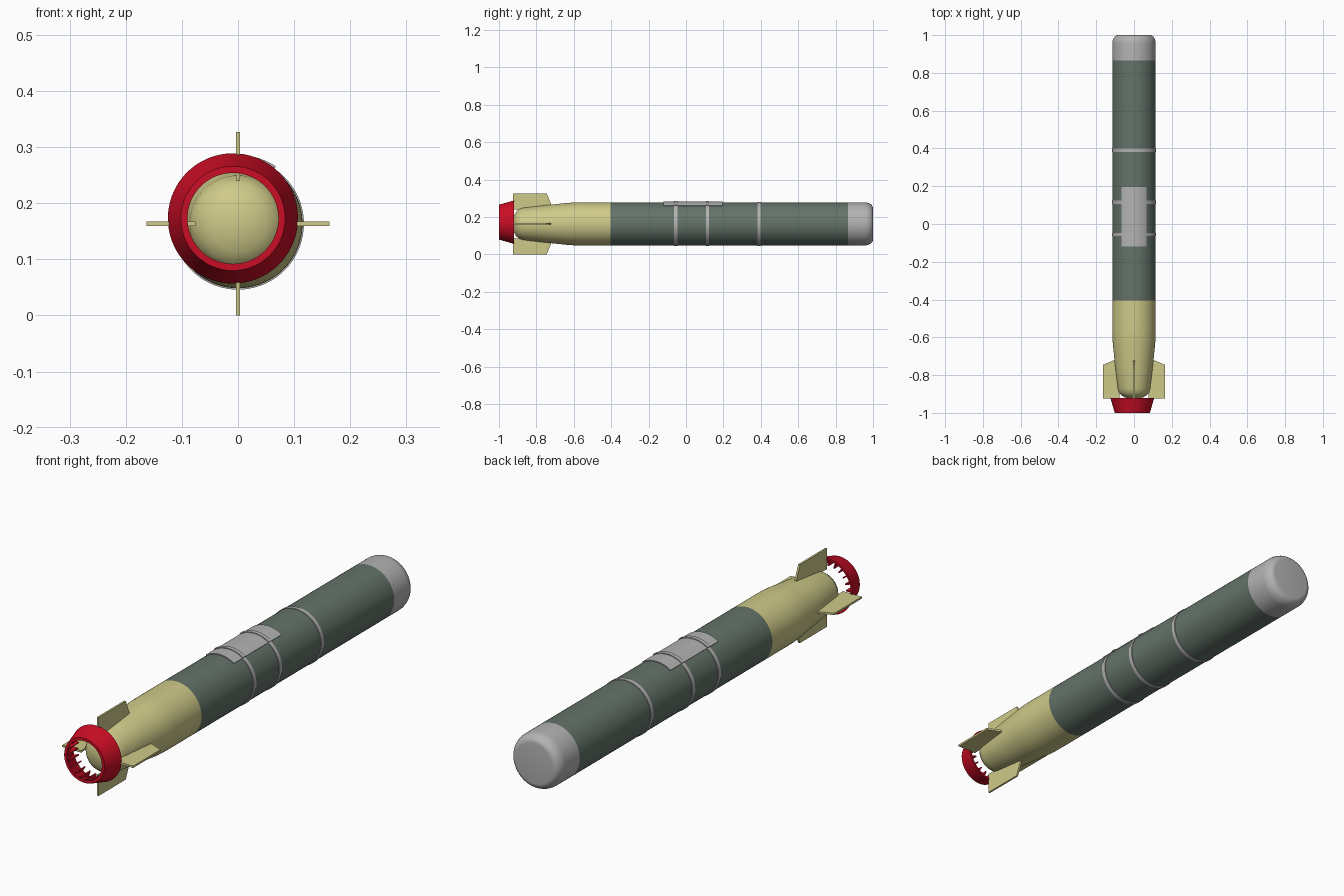
import bpy, bmesh, math

if "Cube" in bpy.data.objects:
    bpy.data.objects.remove(bpy.data.objects["Cube"])

CZ = 0.1635          # height of the body axis
R = 0.115            # body radius


def material(name, rgb):
    m = bpy.data.materials.new(name)
    m.diffuse_color = (*rgb, 1)
    m.use_nodes = True
    m.node_tree.nodes["Principled BSDF"].inputs["Base Color"].default_value = m.diffuse_color
    return m


GREEN = material("grey_green", (0.125, 0.17, 0.14))
YELLOW = material("pale_yellow", (0.62, 0.59, 0.25))
RED = material("red", (0.60, 0.004, 0.018))
GREY = material("light_grey", (0.45, 0.45, 0.45))


def finish(bm, name, mat, smooth=True):
    bmesh.ops.remove_doubles(bm, verts=bm.verts, dist=1e-5)
    bmesh.ops.recalc_face_normals(bm, faces=bm.faces)
    me = bpy.data.meshes.new(name)
    bm.to_mesh(me)
    bm.free()
    me.materials.append(mat)
    ob = bpy.data.objects.new(name, me)
    bpy.context.collection.objects.link(ob)
    if smooth:
        bpy.ops.object.select_all(action='DESELECT')
        ob.select_set(True)
        bpy.context.view_layer.objects.active = ob
        bpy.ops.object.shade_smooth_by_angle(angle=math.radians(32))
    return ob


def lathe(name, profile, mat, closed=False, half_angle=None, centre=(0, CZ), n=72):
    """Turn (y, radius) points round the y axis; half_angle gives a capped arc about the top."""
    bm = bmesh.new()
    full = half_angle is None
    if not full:
        n = 14
    rings = []
    for i in range(n if full else n + 1):
        a = 2 * math.pi * i / n if full else half_angle * (2 * i / n - 1)
        rings.append([bm.verts.new((centre[0] + r * math.sin(a), y, centre[1] + r * math.cos(a)))
                      for y, r in profile])
    m = len(profile)
    for i in range(n):
        p, q = rings[i], rings[(i + 1) % len(rings)]
        for j in range(m if closed else m - 1):
            k = (j + 1) % m
            if profile[j][1] == 0:
                bm.faces.new((p[j], p[k], q[k]))
            elif profile[k][1] == 0:
                bm.faces.new((p[j], p[k], q[j]))
            else:
                bm.faces.new((p[j], p[k], q[k], q[j]))
    if not full:
        bm.faces.new(rings[0])
        bm.faces.new(rings[-1])
    return finish(bm, name, mat)


def plates(name, outline, thick, count, mat, centre=(0, CZ), start=0.0):
    """Flat radial plates, outline in (y, radius), repeated round the axis."""
    bm = bmesh.new()
    for i in range(count):
        a = start + 2 * math.pi * i / count
        s, c = math.sin(a), math.cos(a)
        sides = [[bm.verts.new((centre[0] + r * s + t * c, y, centre[1] + r * c - t * s))
                  for y, r in outline] for t in (-thick / 2, thick / 2)]
        bm.faces.new(sides[0])
        bm.faces.new(sides[1][::-1])
        for j in range(len(outline)):
            k = (j + 1) % len(outline)
            bm.faces.new((sides[0][j], sides[0][k], sides[1][k], sides[1][j]))
    return finish(bm, name, mat, smooth=False)


# Main body: tail cone, long cylinder, rounded nose
lathe("tail_cone", [(-0.927, 0), (-0.924, 0.025), (-0.917, 0.05), (-0.905, 0.069),
                    (-0.89, 0.080), (-0.87, 0.086), (-0.75, 0.1), (-0.64, 0.1115),
                    (-0.60, 0.1145), (-0.56, R), (-0.405, R)], YELLOW)
lathe("main_body", [(-0.405, R), (0.865, R)], GREEN)
corner = [(0.955 + 0.045 * math.sin(t), 0.084 + 0.031 * math.cos(t))
          for t in [math.pi / 2 * i / 8 for i in range(9)]]
lathe("nose_cap", [(0.865, R)] + corner + [(1.0, 0)], GREY)

# Straps round the body
for i, y in enumerate((-0.055, 0.115, 0.39)):
    w = 0.0085
    lathe(f"strap_{i + 1}", [(y - w, R - 0.003), (y - w, R + 0.0025),
                             (y + w, R + 0.0025), (y + w, R - 0.003)], GREY, closed=True)

# Curved saddle plate on top, with raised strap covers
half = math.asin(0.065 / 0.118)
lathe("saddle_plate", [(-0.12, R - 0.003), (-0.12, 0.119), (0.195, 0.119), (0.195, R - 0.003)],
      GREY, closed=True, half_angle=half)
for i, y in enumerate((-0.055, 0.115)):
    w = 0.0085
    lathe(f"strap_cover_{i + 1}", [(y - w, R), (y - w, 0.1225), (y + w, 0.1225), (y + w, R)],
          GREY, closed=True, half_angle=half)

# Four tail fins
plates("tail_fins", [(-0.925, 0.076), (-0.925, 0.1635), (-0.745, 0.1635),
                     (-0.722, 0.108), (-0.722, 0.09)], 0.008, 4, YELLOW)

# Propulsor shroud, slightly off axis, with inner vanes
DUCT = (-0.009, 0.173)
lathe("shroud", [(-1.0, 0.093), (-0.92, 0.116), (-0.92, 0.108), (-1.0, 0.081)],
      RED, closed=True, centre=DUCT)
plates("shroud_vanes", [(-0.99, 0.0815), (-0.925, 0.0815), (-0.925, 0.109), (-0.99, 0.087)],
       0.005, 20, RED, centre=DUCT)
